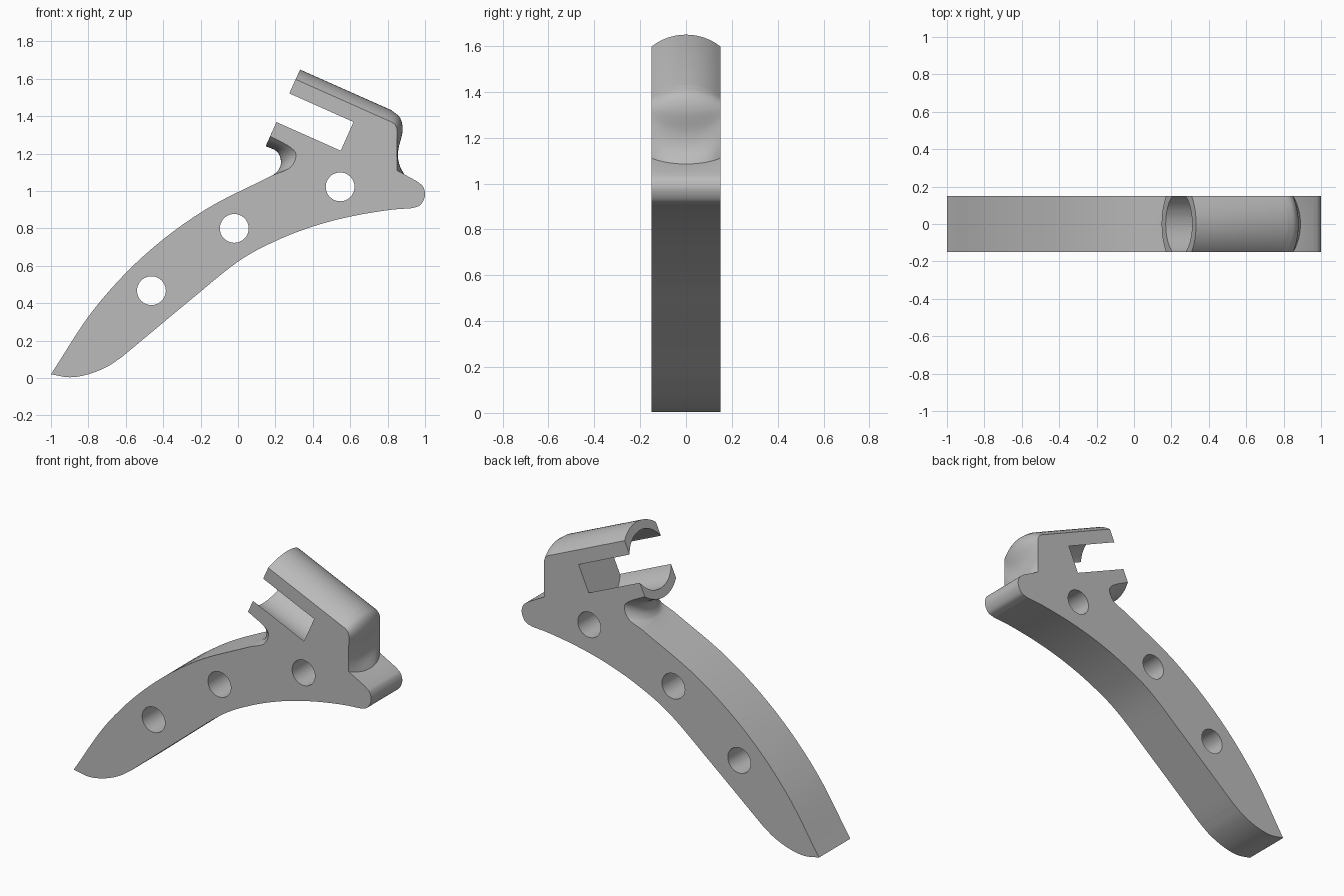
import bpy, bmesh, math
from mathutils import Vector, Matrix

cube = bpy.data.objects.get("Cube")
if cube:
    bpy.data.objects.remove(cube, do_unlink=True)

HALF = 0.15          # half thickness of the plate
OUTER = 0.224        # outer radius of the clip
BORE = 0.172         # inner radius of the clip
TILT = math.radians(24)

grey = bpy.data.materials.new("plain grey")
grey.use_nodes = True
grey.diffuse_color = (0.5, 0.5, 0.5, 1)
grey.node_tree.nodes["Principled BSDF"].inputs["Base Color"].default_value = (0.5, 0.5, 0.5, 1)


def spline(points, steps=6):
    """Smooth curve through the points, without the last one."""
    pts = [Vector(p) for p in points]
    pts = [2 * pts[0] - pts[1]] + pts + [2 * pts[-1] - pts[-2]]
    out = []
    for a, b, c, d in zip(pts, pts[1:], pts[2:], pts[3:]):
        for i in range(steps):
            t = i / steps
            out.append(0.5 * (2 * b + (c - a) * t + (2 * a - 5 * b + 4 * c - d) * t * t
                              + (3 * b - a - 3 * c + d) * t ** 3))
    return out


def both(points):
    """Flat stretches: same outline at the side and in the middle."""
    s = spline(points)
    return list(zip(s, s))


def bulged(side, mid):
    return list(zip(spline(side), spline(mid)))


# Outline, anticlockwise from the tip
outline = both([(-1, .02), (-.9, .004), (-.8, .02), (-.7, .06), (-.62, .113)])
outline += both([(-.62, .113), (-.257, .415), (0, .622), (.2, .732), (.4, .81),
                 (.6, .863), (.8, .897), (.93, .908)])
outline += both([(.93, .908), (.975, .925), (1, .975), (.99, 1.022), (.96, 1.05)])
outline += [(Vector((.96, 1.05)),) * 2]
# back of the clip
outline += bulged([(.85, 1.11), (.85, 1.2), (.85, 1.27), (.85, 1.33), (.83, 1.363), (.78, 1.387)],
                  [(.89, 1.085), (.86, 1.15), (.857, 1.22), (.88, 1.32), (.867, 1.39), (.82, 1.432)])
# top ridge and open end
outline += [(Vector((.78, 1.387)), Vector((.82, 1.432))),
            (Vector((.308, 1.597)), Vector((.332, 1.649)))]
# hollow beneath the lower jaw
outline += bulged([(.172, 1.293), (.278, 1.235), (.31, 1.19), (.278, 1.125), (.187, 1.085)],
                  [(.148, 1.24), (.209, 1.21), (.23, 1.155), (.215, 1.11), (.187, 1.085)])
# upper edge of the plate
outline += both([(.187, 1.085), (-.18, .897), (-.5, .657), (-.773, .364), (-1, .02)])

# Loft the body through its thickness
bm = bmesh.new()
limit = math.asin(HALF / OUTER)
flat = OUTER * math.cos(limit)
rings = []
SECTIONS = 14
for i in range(SECTIONS + 1):
    a = limit * (2 * i / SECTIONS - 1)
    t = (OUTER * math.cos(a) - flat) / (OUTER - flat)
    ring = []
    for side, mid in outline:
        p = side.lerp(mid, t)
        ring.append(bm.verts.new((p.x, OUTER * math.sin(a), p.y)))
    rings.append(ring)
n = len(outline)
for r0, r1 in zip(rings, rings[1:]):
    for k in range(n):
        bm.faces.new((r0[k], r0[(k + 1) % n], r1[(k + 1) % n], r1[k]))
bm.faces.new(rings[0])
bm.faces.new(rings[-1])
bmesh.ops.recalc_face_normals(bm, faces=bm.faces)
mesh = bpy.data.meshes.new("clip_bracket")
bm.to_mesh(mesh)
bm.free()
body = bpy.data.objects.new("clip_bracket", mesh)
bpy.context.collection.objects.link(body)
mesh.materials.append(grey)


def cut_cylinder(name, centre, axis, radius, length, sides):
    """Subtract a cylinder from the body."""
    m = bpy.data.meshes.new(name)
    b = bmesh.new()
    rot = Vector(axis).to_track_quat('Z', 'Y').to_matrix().to_4x4()
    bmesh.ops.create_cone(b, cap_ends=True, segments=sides, radius1=radius, radius2=radius,
                          depth=length, matrix=Matrix.Translation(centre) @ rot)
    b.to_mesh(m)
    b.free()
    m.materials.append(grey)
    cutter = bpy.data.objects.new(name, m)
    bpy.context.collection.objects.link(cutter)
    cutter.hide_render = True
    mod = body.modifiers.new(name, 'BOOLEAN')
    mod.operation = 'DIFFERENCE'
    mod.solver = 'EXACT'
    mod.object = cutter
    bpy.context.view_layer.objects.active = body
    bpy.ops.object.modifier_apply(modifier=name)
    bpy.data.objects.remove(cutter, do_unlink=True)


# Bolt holes
for x, z in ((-.463, .467), (-.02, .8), (.546, 1.022)):
    cut_cylinder("hole_cutter", (x, 0, z), (0, 1, 0), .077, 1, 40)

# Clip bore, breaking out through both sides
axis = Vector((math.cos(TILT), 0, -math.sin(TILT)))
mouth = Vector((.24, 0, 1.445))
depth, extra = .376, .2
cut_cylinder("bore_cutter", mouth + axis * (depth - extra) / 2, axis, BORE, depth + extra, 72)

bpy.ops.object.select_all(action='DESELECT')
body.select_set(True)
bpy.context.view_layer.objects.active = body
bpy.ops.object.shade_smooth_by_angle(angle=math.radians(30))
